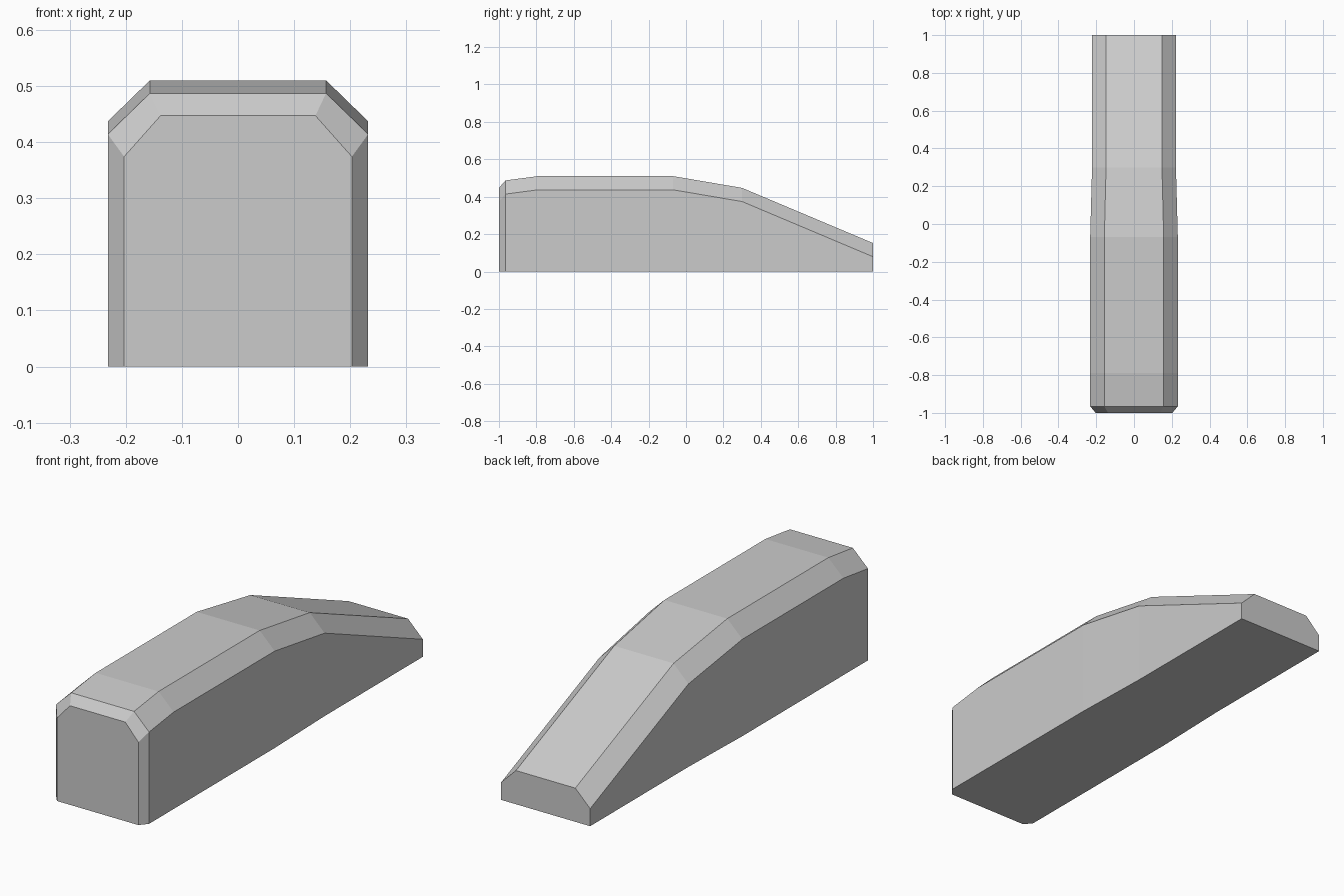
import bpy
import bmesh

cube = bpy.data.objects.get("Cube")
if cube:
    bpy.data.objects.remove(cube, do_unlink=True)

# Plain grey material
grey = bpy.data.materials.new("plain_grey")
grey.use_nodes = True
colour = (0.6, 0.6, 0.6, 1)
grey.diffuse_color = colour
grey.node_tree.nodes["Principled BSDF"].inputs["Base Color"].default_value = colour

CHAMFER = 0.073  # height of the sloping shoulder

# Cross-sections front to back: y, half width, half width of the top, top height
SECTIONS = [
    (-1.0, 0.203, 0.138, 0.447),
    (-0.965, 0.232, 0.157, 0.487),
    (-0.79, 0.232, 0.157, 0.51),
    (-0.07, 0.232, 0.157, 0.51),
    (0.3, 0.222, 0.148, 0.447),
    (1.0, 0.222, 0.148, 0.152),
]


def add_ring(bm, y, half, top_half, top):
    """One chamfered arch outline, from the right foot over to the left foot."""
    right = [(half, 0), (half, top - CHAMFER), (top_half, top)]
    outline = [(-x, z) for x, z in right] + right[::-1]
    return [bm.verts.new((x, y, z)) for x, z in outline]


# Lofted body with closed ends and underside
bm = bmesh.new()
rings = [add_ring(bm, *section) for section in SECTIONS]
for a, b in zip(rings, rings[1:]):
    for i in range(len(a)):
        j = (i + 1) % len(a)
        bm.faces.new((a[i], a[j], b[j], b[i]))
bm.faces.new(rings[0])
bm.faces.new(rings[-1])
bmesh.ops.recalc_face_normals(bm, faces=bm.faces)

mesh = bpy.data.meshes.new("chamfered_body")
bm.to_mesh(mesh)
bm.free()
mesh.materials.append(grey)
body = bpy.data.objects.new("chamfered_body", mesh)
bpy.context.collection.objects.link(body)
